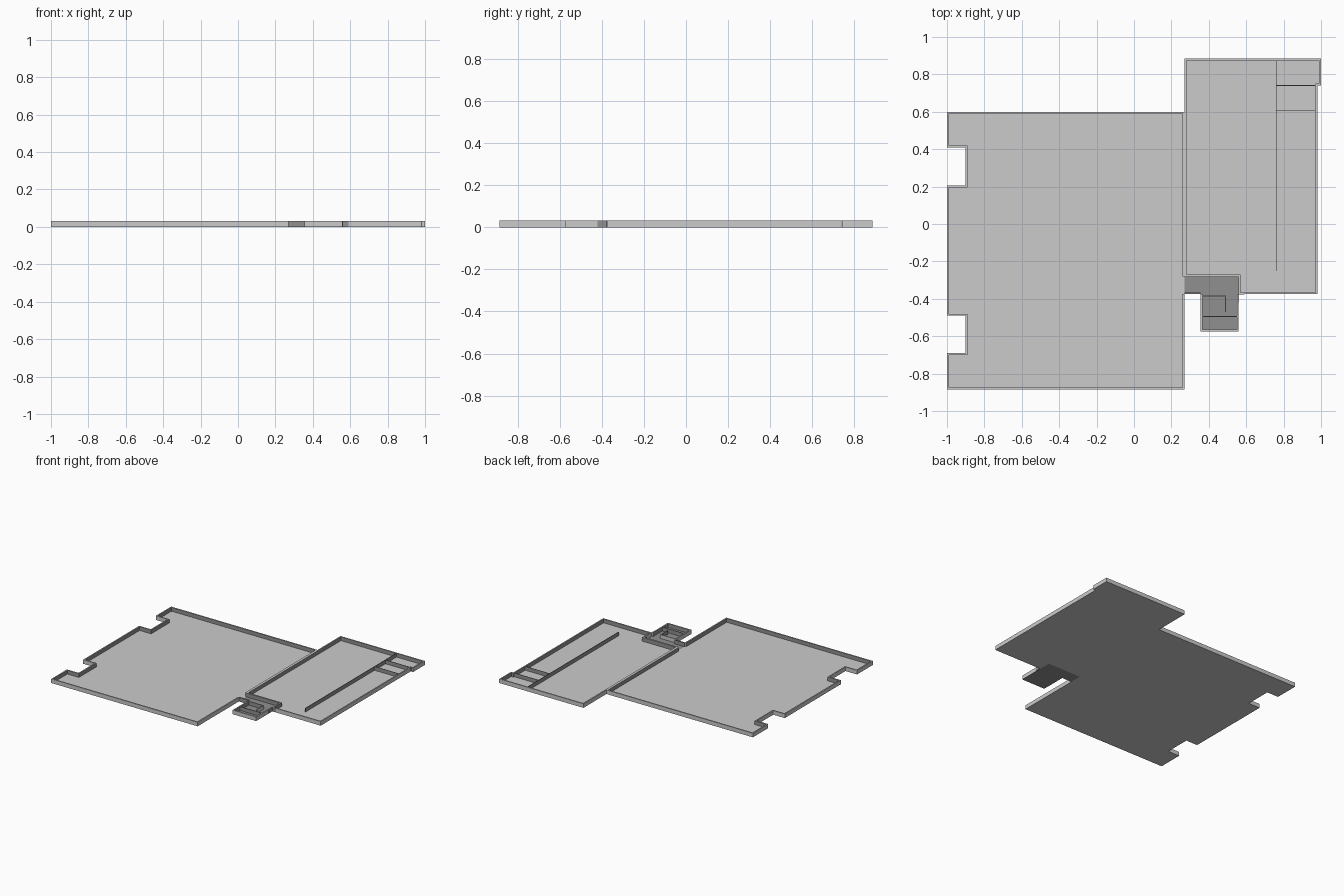
import bpy, bmesh
from mathutils import Vector

if "Cube" in bpy.data.objects:
    bpy.data.objects.remove(bpy.data.objects["Cube"])

H, FLOOR, WALL = 0.032, 0.002, 0.01


def material(name, v):
    m = bpy.data.materials.new(name)
    m.diffuse_color = (v, v, v, 1)
    m.use_nodes = True
    m.node_tree.nodes["Principled BSDF"].inputs["Base Color"].default_value = m.diffuse_color
    return m


LIGHT = material("light grey", 0.6)
DARK = material("dark grey", 0.28)


def finish(name, bm, mats):
    bmesh.ops.recalc_face_normals(bm, faces=bm.faces)
    me = bpy.data.meshes.new(name)
    bm.to_mesh(me)
    bm.free()
    for m in mats:
        me.materials.append(m)
    ob = bpy.data.objects.new(name, me)
    bpy.context.collection.objects.link(ob)


def floor(name, pts, mat):
    """Thin slab over a closed outline."""
    bm = bmesh.new()
    f = bm.faces.new([bm.verts.new((x, y, 0)) for x, y in pts])
    ext = bmesh.ops.extrude_face_region(bm, geom=[f])["geom"]
    vs = [g for g in ext if isinstance(g, bmesh.types.BMVert)]
    bmesh.ops.translate(bm, verts=vs, vec=(0, 0, FLOOR))
    finish(name, bm, [mat])


def wall(name, pts, mats, closed=False, width=WALL, top=H):
    """Wall along a right-angled path, thickened to its left (the room side).
    The room-side faces take the second material."""
    p = [Vector(q) for q in pts]
    n = len(p)
    segs = n if closed else n - 1
    nor = []
    for i in range(segs):
        d = (p[(i + 1) % n] - p[i]).normalized()
        nor.append(Vector((-d.y, d.x)))
    bm = bmesh.new()
    rings = []
    for i in range(n):
        if closed or 0 < i < n - 1:
            off = nor[i - 1] + nor[i]
        else:
            off = nor[0] if i == 0 else nor[-1]
        q = p[i] + off * width
        rings.append([bm.verts.new((a.x, a.y, z)) for a, z in
                      ((p[i], FLOOR), (q, FLOOR), (q, top), (p[i], top))])
    for i in range(segs):
        a, b = rings[i], rings[(i + 1) % n]
        for k in range(4):
            j = (k + 1) % 4
            f = bm.faces.new((a[k], a[j], b[j], b[k]))
            f.material_index = 1 if k == 1 else 0
    if not closed:
        bm.faces.new(rings[0])
        bm.faces.new(rings[-1])
    finish(name, bm, mats)


# Large left room with two notches and a door gap on its right side
left = [(0.27, -0.28), (0.27, 0.6), (-1, 0.6)]
for y0, y1 in ((0.41, 0.205), (-0.49, -0.69)):
    left += [(-1, y0), (-0.9, y0), (-0.9, y1), (-1, y1)]
left += [(-1, -0.885), (0.27, -0.885), (0.27, -0.375)]
floor("left_room_floor", left, LIGHT)
wall("left_room_wall", left, [LIGHT, DARK])

# Tall right room with a small bump at its upper corner
right = [(0.56, -0.375), (0.98, -0.375), (0.98, 0.74), (1, 0.74),
         (1, 0.885), (0.27, 0.885), (0.27, -0.28), (0.56, -0.28)]
floor("right_room_floor", right, LIGHT)
wall("right_room_wall", right, [LIGHT, DARK], closed=True)

# Thin partitions in the right room
for name, pts in (("long_partition", [(0.762, -0.25), (0.762, 0.875)]),
                  ("upper_partition", [(0.762, 0.738), (0.985, 0.738)]),
                  ("lower_partition", [(0.762, 0.603), (0.97, 0.603)])):
    wall(name, pts, [DARK, DARK], width=0.004)

# Dark passage with the entry box
floor("passage_floor", [(0.27, -0.28), (0.27, -0.375), (0.355, -0.375),
                        (0.355, -0.575), (0.56, -0.575), (0.56, -0.28)], DARK)
wall("passage_wall", [(0.27, -0.375), (0.355, -0.375)], [DARK, DARK])
wall("entry_wall", [(0.355, -0.375), (0.355, -0.575), (0.56, -0.575),
                    (0.56, -0.375)], [LIGHT, DARK])
wall("passage_back_lining", [(0.56, -0.284), (0.27, -0.284)], [DARK, DARK], width=-0.004)

# Low dividers inside the entry box
wall("entry_cross_divider", [(0.365, -0.497), (0.55, -0.497)], [DARK, DARK], width=0.005)
wall("entry_corner_divider", [(0.365, -0.382), (0.492, -0.382), (0.492, -0.47)],
     [LIGHT, DARK], width=-0.006)

# Dark plates at the outer corner between entry box and right room
wall("corner_plate_front", [(0.56, -0.377), (0.592, -0.377)], [DARK, DARK], width=0.002)
wall("corner_plate_side", [(0.562, -0.42), (0.562, -0.377)], [DARK, DARK], width=0.002)
